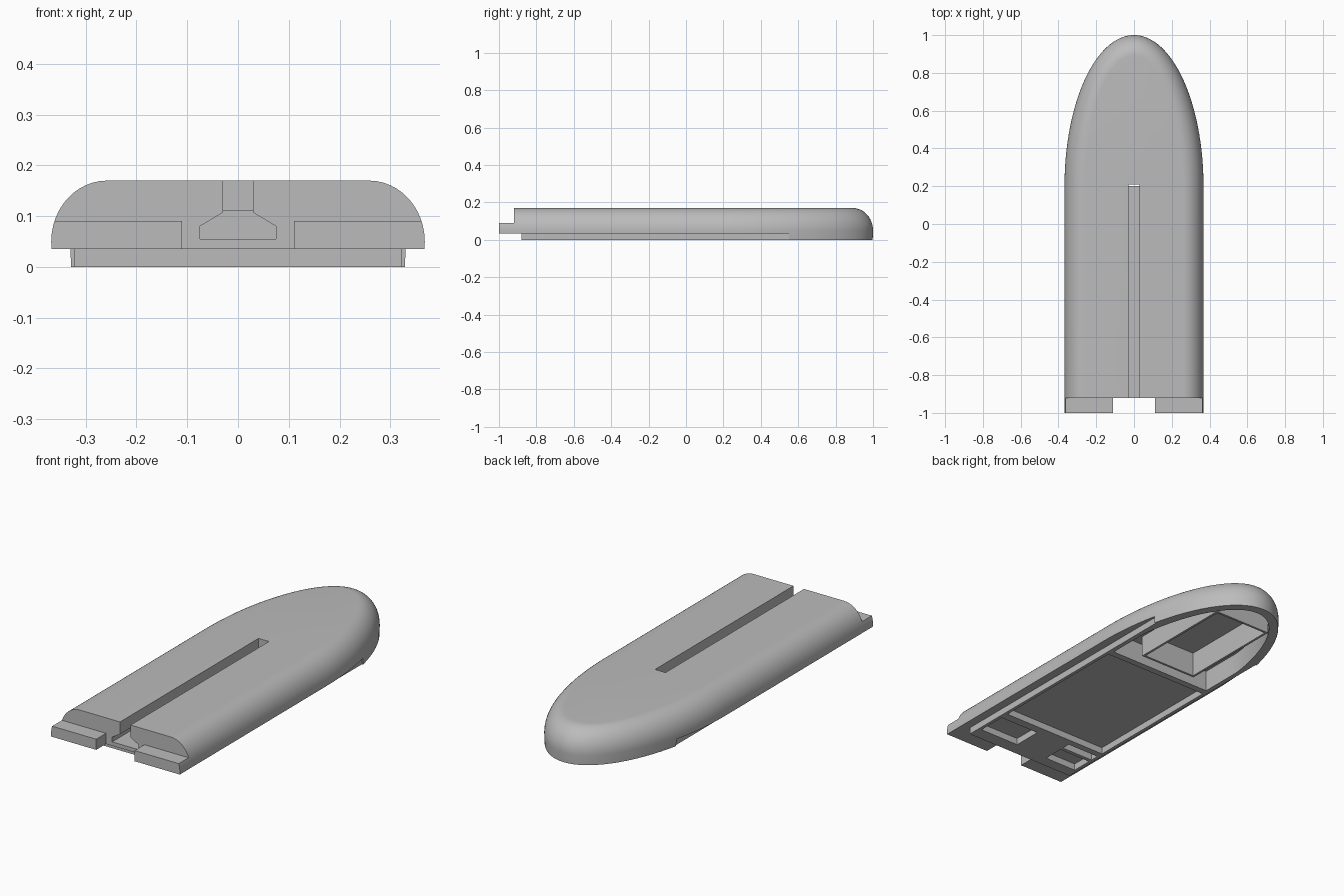
import bpy, bmesh
from math import sin, cos, pi, radians

if "Cube" in bpy.data.objects:
    bpy.data.objects.remove(bpy.data.objects["Cube"], do_unlink=True)

grey = bpy.data.materials.new("plain_grey")
grey.use_nodes = True
colour = (0.5, 0.5, 0.5, 1)
grey.diffuse_color = colour
grey.node_tree.nodes["Principled BSDF"].inputs["Base Color"].default_value = colour


def loft(name, rings):
    """Closed solid through rings that share a point count."""
    bm = bmesh.new()
    loops = [[bm.verts.new(p) for p in ring] for ring in rings]
    for a, b in zip(loops, loops[1:]):
        for i in range(len(a)):
            j = (i + 1) % len(a)
            bm.faces.new((a[i], a[j], b[j], b[i]))
    bm.faces.new(loops[0][::-1])
    bm.faces.new(loops[-1])
    bmesh.ops.recalc_face_normals(bm, faces=bm.faces)
    mesh = bpy.data.meshes.new(name)
    bm.to_mesh(mesh)
    bm.free()
    mesh.materials.append(grey)
    ob = bpy.data.objects.new(name, mesh)
    bpy.context.collection.objects.link(ob)
    return ob


def box(name, x, y, z):
    return loft(name, [[(x[0], y[0], h), (x[1], y[0], h), (x[1], y[1], h), (x[0], y[1], h)]
                       for h in z])


def combine(target, tool, operation="DIFFERENCE"):
    """Apply a boolean and remove the tool."""
    mod = target.modifiers.new("shape", "BOOLEAN")
    mod.operation, mod.solver, mod.object = operation, "EXACT", tool
    bpy.context.view_layer.objects.active = target
    bpy.ops.object.modifier_apply(modifier=mod.name)
    bpy.data.objects.remove(tool, do_unlink=True)


def outline(inset, z, steps=64):
    """Straight sides with a half-ellipse bow."""
    arc = [((0.368 - inset) * cos(pi * i / steps), 0.2 + (0.8 - inset) * sin(pi * i / steps), z)
           for i in range(steps + 1)]
    return [(0.368 - inset, -1, z)] + arc + [(inset - 0.368, -1, z)]


# Hull with a rounded upper edge
rings = [outline(0.002, 0), outline(0, 0.05)]
for k in range(1, 13):
    a = k / 12 * pi / 2
    rings.append(outline(0.11 * (1 - cos(a)), 0.05 + 0.12 * sin(a)))
hull = loft("hull", rings)

# Stern: lowered tabs, notch between them, raised underside
combine(hull, box("cut", (-1, 1), (-1.1, -0.92), (0.09, 0.3)))
combine(hull, box("cut", (-0.11, 0.11), (-1.1, -0.92), (-0.1, 0.2)))
combine(hull, box("cut", (-1, 1), (-1.1, -0.88), (-0.1, 0.035)))

# Steps along both lower sides
for side in (-1, 1):
    combine(hull, box("cut", sorted((side * 0.322, side * 0.6)), (-1.1, 0.55), (-0.1, 0.035)))

# Keyhole slot along the top
half = [(0.075, 0.055), (0.075, 0.08), (0.03, 0.107), (0.03, 0.25)]
section = half + [(-x, z) for x, z in reversed(half)]
combine(hull, loft("cut", [[(x, y, z) for x, z in section] for y in (-1.1, 0.21)]))

# Shallow recesses in the underside
for x, y in (((-0.305, 0.305), (-0.61, 0.165)),
             ((0.075, 0.305), (-0.81, -0.655)),
             ((-0.305, -0.12), (-0.82, -0.71)),
             ((-0.305, -0.12), (-0.69, -0.645))):
    combine(hull, box("cut", x, y, (-0.1, 0.035)))

# Deep bow pocket following the hull
bow = [(0.315 * cos(pi * i / 40), 0.2 + 0.75 * sin(pi * i / 40)) for i in range(41)]
bow = [(max(-0.298, min(0.298, x)), y) for x, y in bow]
combine(hull, loft("cut", [[(x, y, z) for x, y in bow] for z in (-0.1, 0.11)]))

# Open rectangular tub inside the pocket
combine(hull, box("tub", (-0.165, 0.165), (0.26, 0.835), (0, 0.118)), "UNION")
combine(hull, box("cut", (-0.153, 0.153), (0.272, 0.823), (-0.1, 0.128)))

bpy.ops.object.select_all(action="DESELECT")
hull.select_set(True)
bpy.context.view_layer.objects.active = hull
bpy.ops.object.shade_smooth_by_angle(angle=radians(30))
